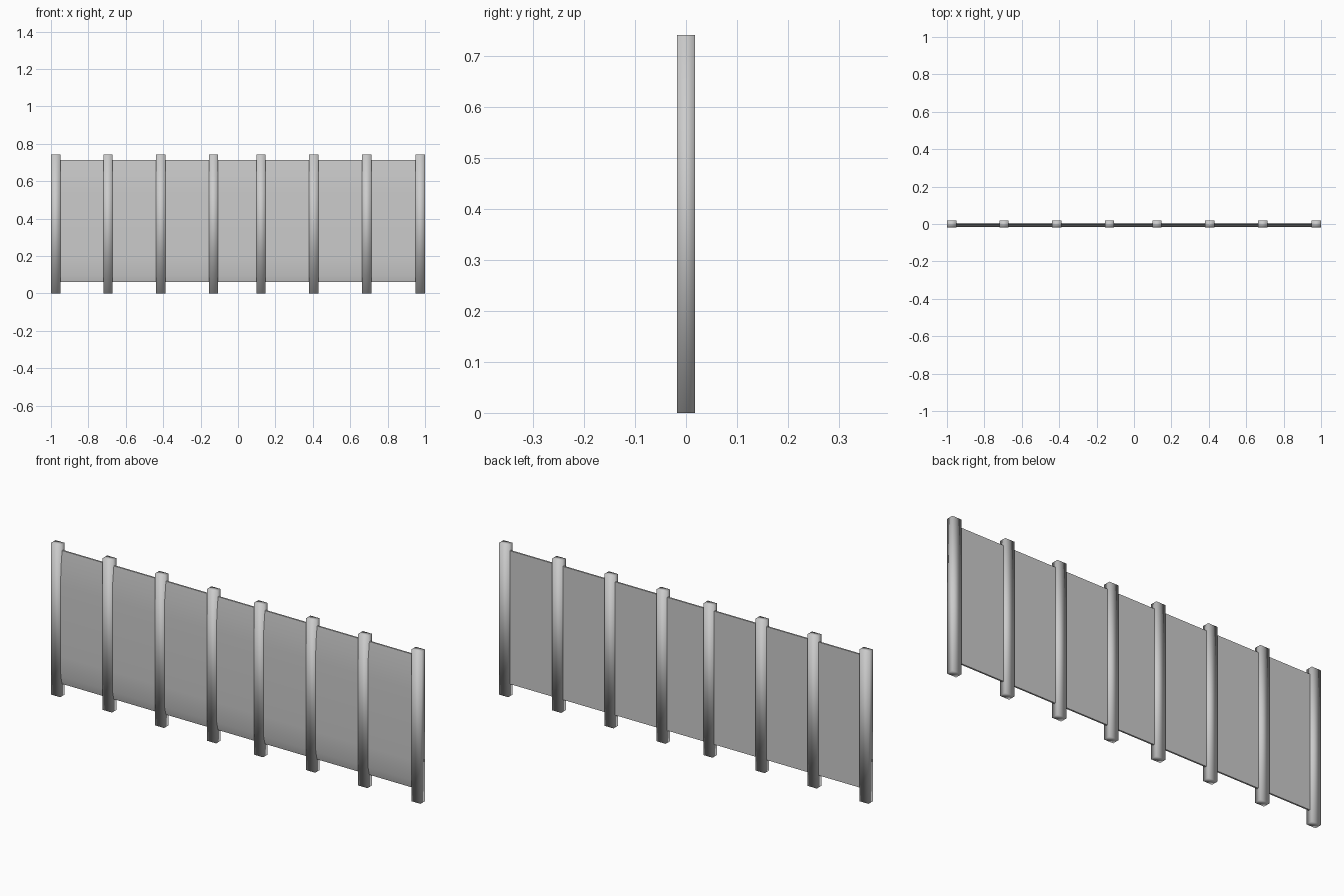
import bpy, bmesh

if "Cube" in bpy.data.objects:
    bpy.data.objects.remove(bpy.data.objects["Cube"])

POST_W, POST_D, POST_H = 0.05, 0.035, 0.742


def add_object(name, bm):
    bmesh.ops.recalc_face_normals(bm, faces=bm.faces[:])
    for f in bm.faces:
        f.smooth = True
    mesh = bpy.data.meshes.new(name)
    bm.to_mesh(mesh)
    bm.free()
    obj = bpy.data.objects.new(name, mesh)
    bpy.context.collection.objects.link(obj)
    return obj


def prism_x(name, profile, x0, x1):
    """Extrude a (y, z) profile along x."""
    bm = bmesh.new()
    face = bm.faces.new([bm.verts.new((x0, y, z)) for y, z in profile])
    out = bmesh.ops.extrude_face_region(bm, geom=[face])
    verts = [v for v in out["geom"] if isinstance(v, bmesh.types.BMVert)]
    bmesh.ops.translate(bm, verts=verts, vec=(x1 - x0, 0, 0))
    return add_object(name, bm)


def post(name, x):
    bm = bmesh.new()
    bmesh.ops.create_cube(bm, size=1)
    bmesh.ops.scale(bm, verts=bm.verts[:], vec=(POST_W, POST_D, POST_H))
    bmesh.ops.translate(bm, verts=bm.verts[:], vec=(x, 0, POST_H / 2))
    return add_object(name, bm)


# Upright posts, slightly unevenly spaced
for i, x in enumerate((-0.975, -0.695, -0.413, -0.131, 0.123, 0.405, 0.688, 0.975)):
    post(f"post_{i + 1}", x)

# Panel: flat back, front bulging a little and sloping back at top and bottom
panel = prism_x("fence_panel", [
    (0.005, 0.06), (-0.003, 0.06), (-0.013, 0.10), (-0.015, 0.20),
    (-0.015, 0.54), (-0.012, 0.63), (-0.003, 0.712), (0.005, 0.712),
], -0.97, 0.97)
bpy.context.view_layer.objects.active = panel
panel.select_set(True)
bpy.ops.object.shade_smooth_by_angle(angle=0.8)
